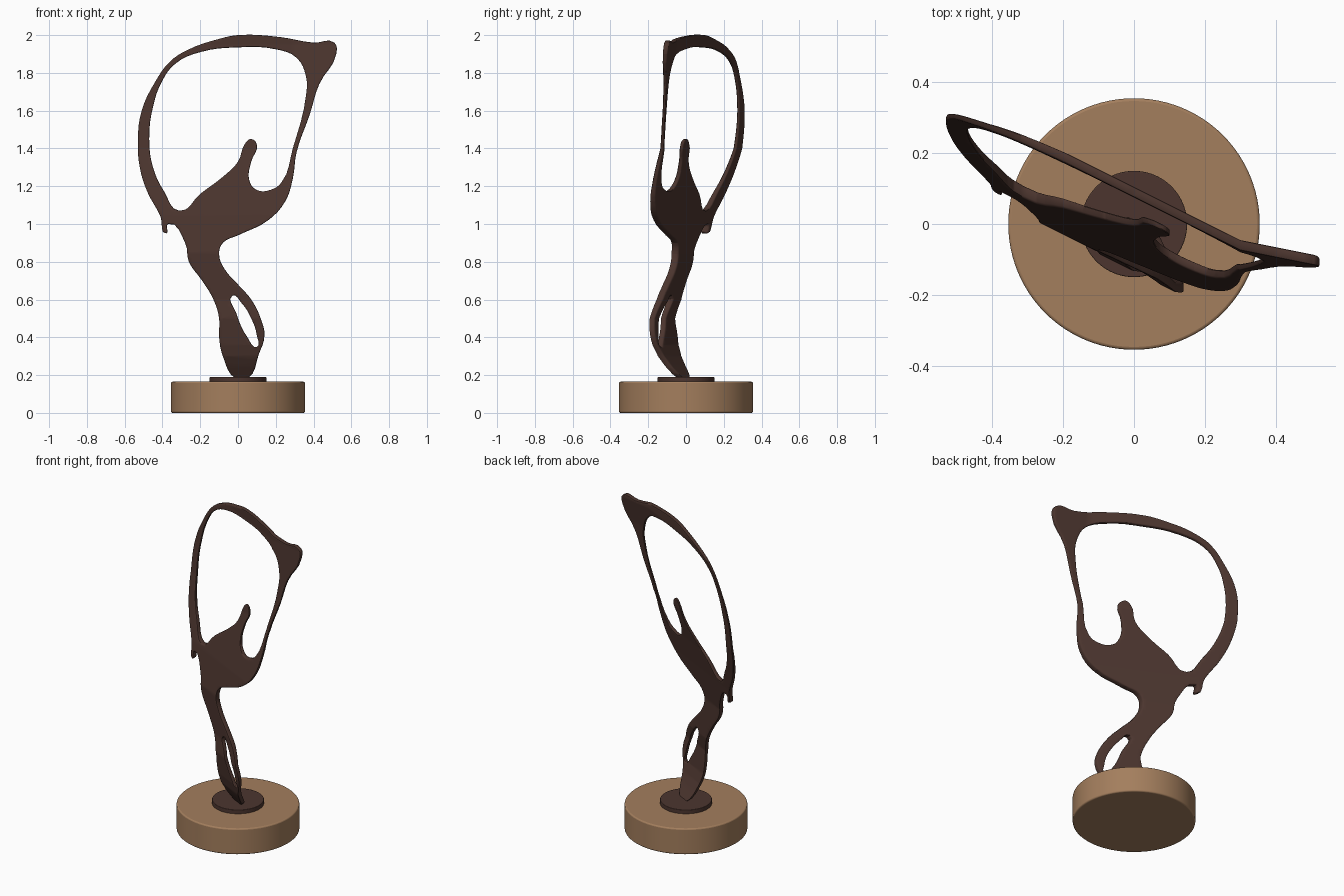
import bpy
import bmesh
from mathutils import Vector

if "Cube" in bpy.data.objects:
    bpy.data.objects.remove(bpy.data.objects["Cube"], do_unlink=True)


def make_material(name, color):
    material = bpy.data.materials.new(name)
    material.use_nodes = True
    material.diffuse_color = color
    material.node_tree.nodes["Principled BSDF"].inputs["Base Color"].default_value = color
    return material


bronze = make_material("dark bronze", (.072, .036, .028, 1))
wood = make_material("tan wood", (.37, .21, .11, 1))


def smooth(obj):
    bpy.ops.object.select_all(action="DESELECT")
    obj.select_set(True)
    bpy.context.view_layer.objects.active = obj
    bpy.ops.object.shade_smooth_by_angle(angle=.7)


def make_disc(name, radius, bottom, top, material, bevel):
    bpy.ops.mesh.primitive_cylinder_add(
        vertices=96, radius=radius, depth=top - bottom, location=(0, 0, (top + bottom) / 2))
    obj = bpy.context.object
    obj.name = name
    obj.data.materials.append(material)
    modifier = obj.modifiers.new("soft rim", "BEVEL")
    modifier.width = bevel
    modifier.segments = 3
    smooth(obj)


# Round plinth and the mounting plate on it
make_disc("plinth", .355, 0, .165, wood, .008)
make_disc("mounting_plate", .15, .16, .19, bronze, .003)

# Silhouette of the figure: outer edge, opening inside the hoop, gap between the legs
outer_edge = [
    (-.01, .18), (-.08, .3), (-.1, .4), (-.1, .5), (-.13, .6), (-.19, .7), (-.26, .8),
    (-.28, .9), (-.37, 1), (-.38, .95), (-.41, 1.04), (-.48, 1.17), (-.52, 1.3),
    (-.53, 1.45), (-.51, 1.6), (-.44, 1.75), (-.36, 1.86), (-.27, 1.92), (-.1, 1.98),
    (0, 2), (.22, 1.99), (.4, 1.96), (.51, 1.96), (.52, 1.9), (.43, 1.74), (.38, 1.58),
    (.31, 1.38), (.29, 1.24), (.25, 1.12), (.16, 1.02), (0, .94), (-.08, .9),
    (-.1, .84), (-.07, .76), (0, .68), (.07, .6), (.12, .5), (.14, .41), (.11, .31),
    (.05, .18)]
hoop_opening = [
    (-.31, 1.07), (-.39, 1.17), (-.45, 1.3), (-.47, 1.45), (-.45, 1.62), (-.4, 1.76),
    (-.33, 1.85), (-.2, 1.91), (0, 1.935), (.2, 1.925), (.31, 1.88), (.36, 1.78),
    (.36, 1.68), (.29, 1.4), (.23, 1.22), (.17, 1.18), (.1, 1.18), (.06, 1.23),
    (.07, 1.33), (.1, 1.42), (.07, 1.45), (.04, 1.43), (0, 1.33), (-.08, 1.25),
    (-.2, 1.16)]
leg_gap = [(-.03, .62), (-.01, .53), (.05, .4), (.1, .35), (.1, .41), (.07, .5), (.02, .58)]

# Sweep of the sheet: height, lean in depth, relative thickness
sweep = [
    (.18, 0, 1), (.25, -.05, 1), (.3, -.08, 1), (.36, -.1, .8), (.5, -.12, .8),
    (.6, -.105, 1), (.85, -.11, 1.1), (1.05, -.07, 1), (1.2, -.03, .7), (1.4, .025, .5),
    (1.6, .05, .4), (1.8, .07, .5), (1.95, .09, .8), (2, .09, .8)]


def sample_sweep(z):
    z = min(max(z, sweep[0][0]), sweep[-1][0])
    for low, high in zip(sweep, sweep[1:]):
        if z <= high[0]:
            mix = (z - low[0]) / (high[0] - low[0])
            return [a + (b - a) * mix for a, b in zip(low[1:], high[1:])]


def add_outline(curve, points):
    spline = curve.splines.new("BEZIER")
    spline.bezier_points.add(len(points) - 1)
    spline.use_cyclic_u = True
    spline.resolution_u = 4
    for knot, (x, z) in zip(spline.bezier_points, points):
        knot.co = (x, z, 0)
        knot.handle_left_type = knot.handle_right_type = "AUTO"


# Flat rounded sheet cut from the silhouette
curve = bpy.data.curves.new("figure_outline", "CURVE")
curve.dimensions = "2D"
curve.fill_mode = "BOTH"
curve.extrude = .012
curve.bevel_depth = .006
curve.bevel_resolution = 1
curve.offset = -.006
for outline in (outer_edge, hoop_opening, leg_gap):
    add_outline(curve, outline)
outline_object = bpy.data.objects.new("figure_outline", curve)
bpy.context.collection.objects.link(outline_object)
bpy.context.view_layer.update()
evaluated = outline_object.evaluated_get(bpy.context.evaluated_depsgraph_get())
mesh = bpy.data.meshes.new_from_object(evaluated)
bpy.data.objects.remove(outline_object, do_unlink=True)

# Slice the sheet so that it can bend
bm = bmesh.new()
bm.from_mesh(mesh)
bmesh.ops.remove_doubles(bm, verts=bm.verts, dist=.0002)
for axis, start, stop in ((0, -.52, .52), (1, .2, 1.98)):
    normal = Vector((axis == 0, axis == 1, 0))
    for step in range(int((stop - start) / .02) + 1):
        bmesh.ops.bisect_plane(
            bm, geom=bm.verts[:] + bm.edges[:] + bm.faces[:],
            plane_co=normal * (start + step * .02), plane_no=normal)

# Stand the sheet up and sweep it through depth
for vert in bm.verts:
    x, z, depth = vert.co
    lean, thickness = sample_sweep(z)
    y = lean - x / 2 + .3 * max(0, x - .3) - depth * thickness
    vert.co = (x, y, z)
bmesh.ops.recalc_face_normals(bm, faces=bm.faces)

# Bare tan patch on the front of the foot
for face in bm.faces:
    center = face.calc_center_median()
    distance = ((center.x - .02) / .035) ** 2 + ((center.z - .275) / .048) ** 2
    face.material_index = int(distance < 1 and face.normal.y < -.2)
bm.to_mesh(mesh)
bm.free()

mesh.materials.clear()
mesh.materials.append(bronze)
mesh.materials.append(wood)
figure = bpy.data.objects.new("dancing_figure", mesh)
bpy.context.collection.objects.link(figure)
smooth(figure)
